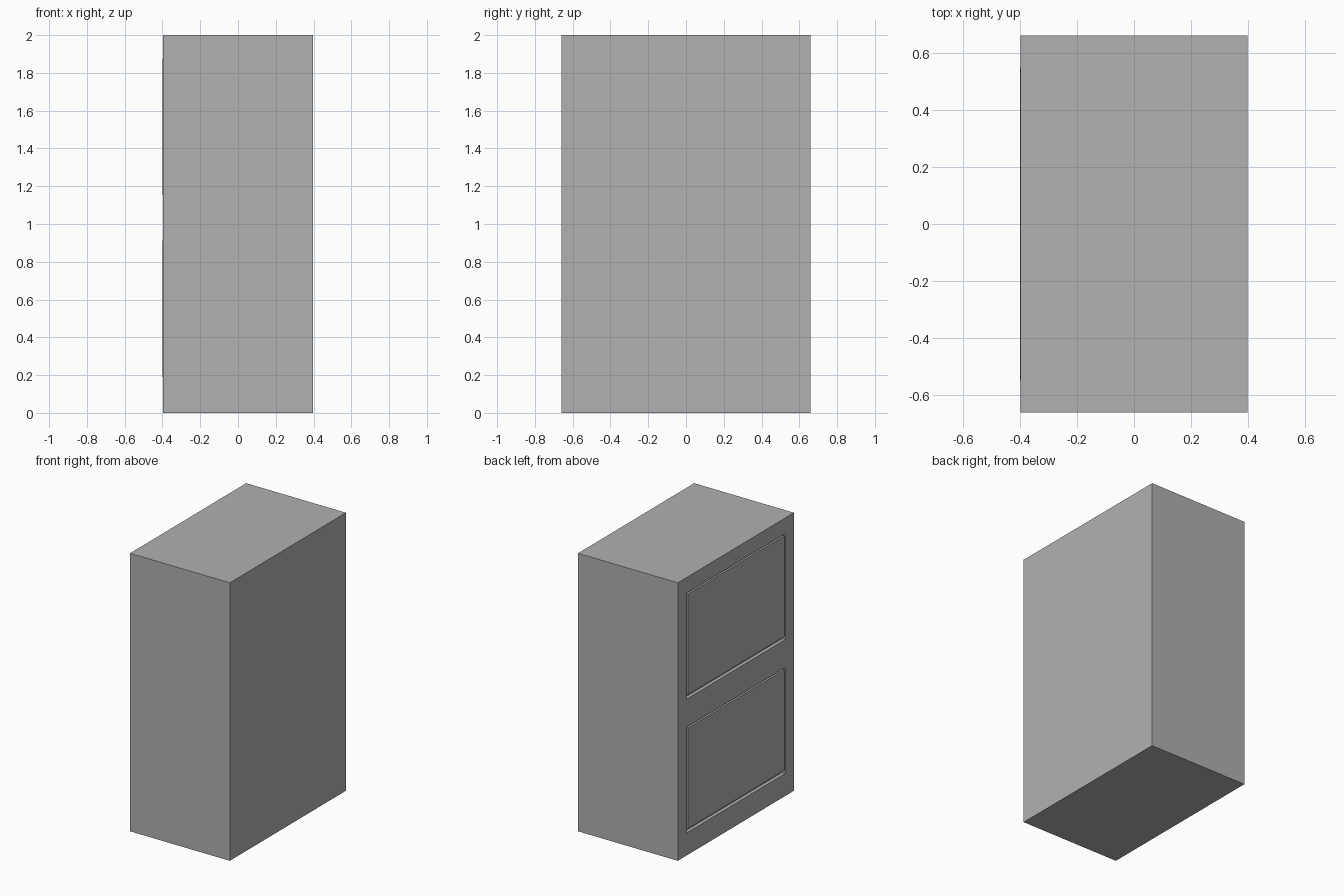
import bpy

if "Cube" in bpy.data.objects:
    bpy.data.objects.remove(bpy.data.objects["Cube"])

W, D, H = 0.397, 0.66, 2.0        # half width, half depth, height
DEPTH, LIP = 0.025, 0.002
SIDE_GAP, TOP_GAP, BOTTOM_GAP = 0.015, 0.01, 0.028
PANEL_Y = 0.547
PANELS = {"lower": (0.19, 0.913), "upper": (1.153, 1.877)}

# Mid-grey paint
grey = bpy.data.materials.new("grey_paint")
grey.diffuse_color = (0.44, 0.44, 0.44, 1)
grey.use_nodes = True
grey.node_tree.nodes["Principled BSDF"].inputs["Base Color"].default_value = grey.diffuse_color


def box(name, x0, x1, y0, y1, z0, z1):
    bpy.ops.mesh.primitive_cube_add(
        size=1, location=((x0 + x1) / 2, (y0 + y1) / 2, (z0 + z1) / 2))
    ob = bpy.context.object
    ob.name = name
    ob.scale = (x1 - x0, y1 - y0, z1 - z0)
    bpy.ops.object.transform_apply(location=False, rotation=False, scale=True)
    ob.data.materials.append(grey)
    return ob


# Main cabinet body
body = box("cabinet_body", -W, W, -D, D, 0, H)

for label, (z0, z1) in PANELS.items():
    # Shallow opening in the left side
    cutter = box(label + "_opening_cutter", -W - 0.1, -W + DEPTH,
                 -PANEL_Y - SIDE_GAP, PANEL_Y + SIDE_GAP,
                 z0 - BOTTOM_GAP, z1 + TOP_GAP)
    cutter.hide_render = True
    cutter.hide_set(True)
    mod = body.modifiers.new(label + "_opening", 'BOOLEAN')
    mod.operation = 'DIFFERENCE'
    mod.solver = 'EXACT'
    mod.object = cutter
    # Drawer front sitting in the opening with a narrow gap around it
    box(label + "_drawer_front", -W - LIP, -W + DEPTH,
        -PANEL_Y, PANEL_Y, z0, z1)
